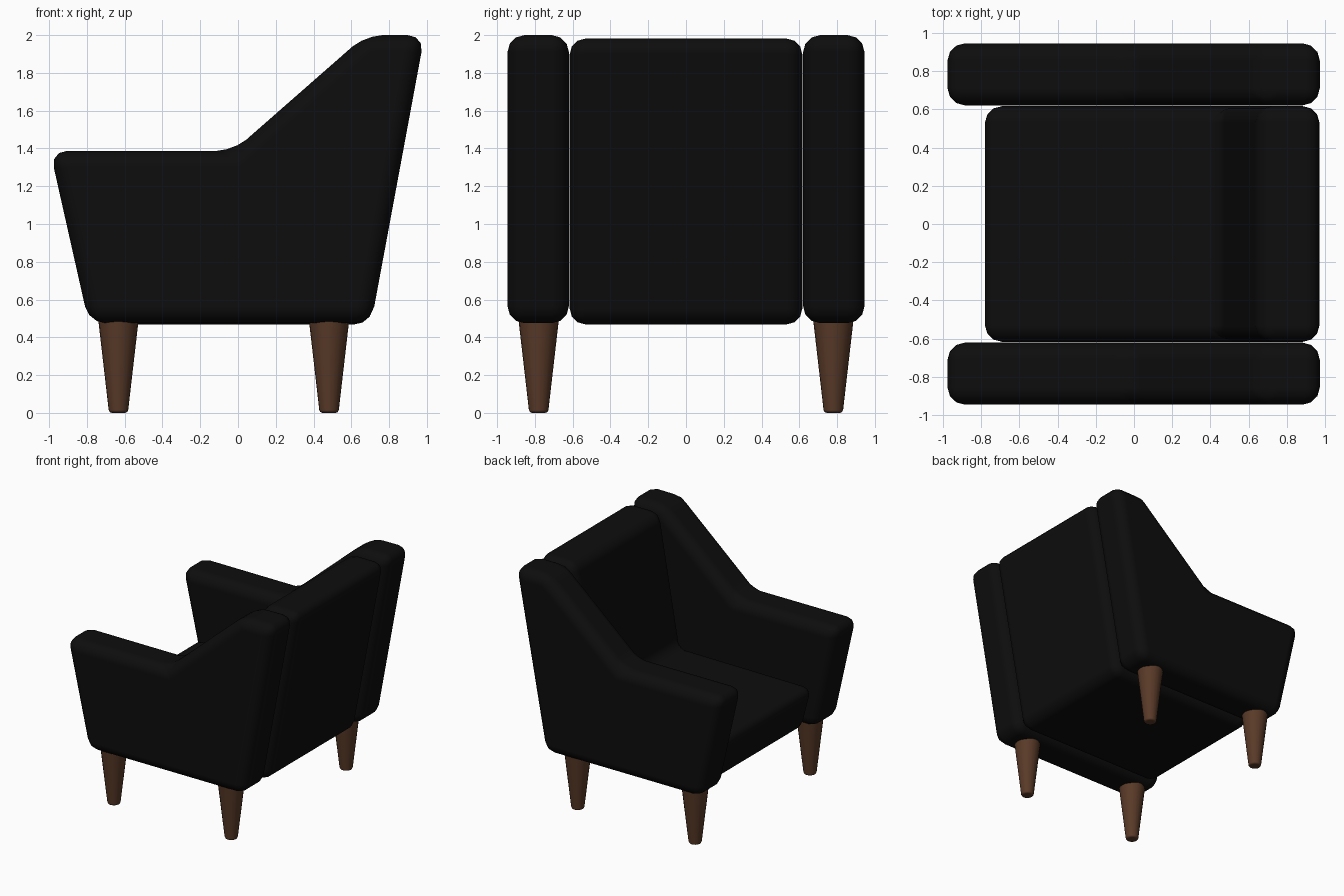
import bpy
import bmesh

if "Cube" in bpy.data.objects:
    bpy.data.objects.remove(bpy.data.objects["Cube"])


def material(name, rgb):
    m = bpy.data.materials.new(name)
    m.diffuse_color = (*rgb, 1)
    m.use_nodes = True
    m.node_tree.nodes["Principled BSDF"].inputs["Base Color"].default_value = m.diffuse_color
    return m


black = material("black upholstery", (0.004, 0.004, 0.004))
wood = material("brown wood", (0.10, 0.042, 0.021))


def finish(name, bm, mat, bevel, segments):
    """Turn a bmesh into a smooth object with softly rounded edges."""
    bmesh.ops.recalc_face_normals(bm, faces=bm.faces)
    me = bpy.data.meshes.new(name)
    bm.to_mesh(me)
    bm.free()
    me.materials.append(mat)
    for p in me.polygons:
        p.use_smooth = True
    ob = bpy.data.objects.new(name, me)
    bpy.context.collection.objects.link(ob)
    mod = ob.modifiers.new("rounded edges", 'BEVEL')
    mod.width = bevel
    mod.segments = segments
    mod.limit_method = 'ANGLE'
    mod.angle_limit = 0.52
    mod.harden_normals = True
    return ob


def extruded(name, profile, y0, y1, bevel):
    """Extrude an x-z side profile from y0 to y1."""
    bm = bmesh.new()
    face = bm.faces.new([bm.verts.new((x, y0, z)) for x, z in profile])
    ext = bmesh.ops.extrude_face_region(bm, geom=[face])
    verts = [g for g in ext["geom"] if isinstance(g, bmesh.types.BMVert)]
    bmesh.ops.translate(bm, verts=verts, vec=(0, y1 - y0, 0))
    return finish(name, bm, black, bevel, 3)


def leg(name, x, y):
    bm = bmesh.new()
    bmesh.ops.create_cone(bm, cap_ends=True, segments=20,
                          radius1=0.05, radius2=0.11, depth=0.52)
    bmesh.ops.translate(bm, verts=bm.verts, vec=(x, y, 0.26))
    return finish(name, bm, wood, 0.015, 2)


# side profiles: low arm rising to the wing, and L-shaped seat with backrest
arm_profile = [(-0.79, 0.475), (0.705, 0.475), (0.988, 2.0),
               (0.675, 2.0), (-0.024, 1.387), (-0.995, 1.387)]
seat_profile = [(-0.70, 0.468), (0.70, 0.468), (0.985, 1.982),
                (0.65, 1.982), (0.455, 0.87), (-0.80, 0.86)]

# seat and backrest
extruded("seat_and_back", seat_profile, -0.616, 0.616, 0.085)

# arms and legs on both sides
for side, s in (("left", 1), ("right", -1)):
    extruded(side + "_arm", arm_profile, s * 0.62, s * 0.945, 0.09)
    leg(side + "_front_leg", -0.633, s * 0.78)
    leg(side + "_back_leg", 0.482, s * 0.78)
